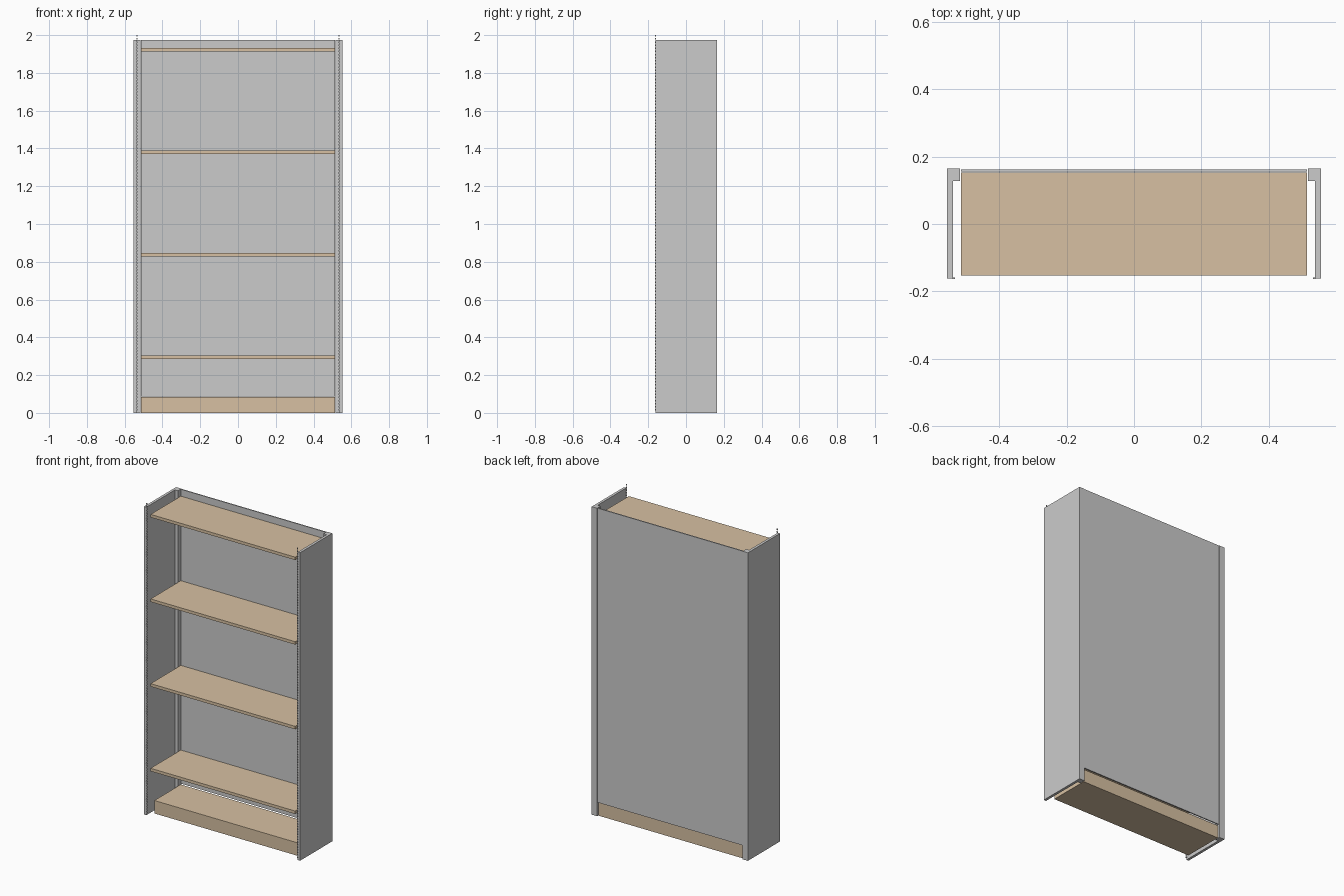
import bpy, bmesh

if "Cube" in bpy.data.objects:
    bpy.data.objects.remove(bpy.data.objects["Cube"])

tan = bpy.data.materials.new("tan_wood")
tan.diffuse_color = (0.68, 0.53, 0.36, 1)
tan.use_nodes = True
tan.node_tree.nodes["Principled BSDF"].inputs["Base Color"].default_value = tan.diffuse_color


def prism(name, profile, z0, z1, mat=None):
    """Extrude an xy outline from z0 to z1."""
    bm = bmesh.new()
    face = bm.faces.new([bm.verts.new((x, y, z0)) for x, y in profile])
    top = bmesh.ops.extrude_face_region(bm, geom=[face])["geom"]
    for v in top:
        if isinstance(v, bmesh.types.BMVert):
            v.co.z = z1
    bmesh.ops.recalc_face_normals(bm, faces=bm.faces)
    me = bpy.data.meshes.new(name)
    bm.to_mesh(me)
    bm.free()
    if mat:
        me.materials.append(mat)
    ob = bpy.data.objects.new(name, me)
    bpy.context.collection.objects.link(ob)
    return ob


def box(name, x0, x1, y0, y1, z0, z1, mat=None):
    return prism(name, [(x0, y0), (x1, y0), (x1, y1), (x0, y1)], z0, z1, mat)


def mirror_x(ob):
    ob.modifiers.new("mirror", 'MIRROR').use_axis[0] = True


W, H = 0.513, 1.975

# Side panels and the square posts behind them
mirror_x(box("side_panel", 0.537, 0.554, -0.162, 0.128, 0, H))
mirror_x(box("rear_post", 0.516, 0.554, 0.128, 0.164, 0, H))

# Perforated strip of little tabs along the front inner edge of each side
pitch, count = 0.0165, 121
tab = box("front_tab_strip", 0.531, 0.538, -0.163, -0.158, 0.012, 0.02)
arr = tab.modifiers.new("array", 'ARRAY')
arr.count = count
arr.use_relative_offset = False
arr.use_constant_offset = True
arr.constant_offset_displace = (0, 0, pitch)
mirror_x(tab)

# Back panel, hanging just above the base
box("back_panel", -W, W, 0.155, 0.162, 0.088, H)

# Plinth and shelves
box("base_plinth", -W, W, -0.115, 0.153, 0, 0.083, tan)
for i, z in enumerate((0.285, 0.828, 1.371, 1.913)):
    box(f"shelf_{i + 1}", -W, W, -0.153, 0.153, z, z + 0.019, tan)
